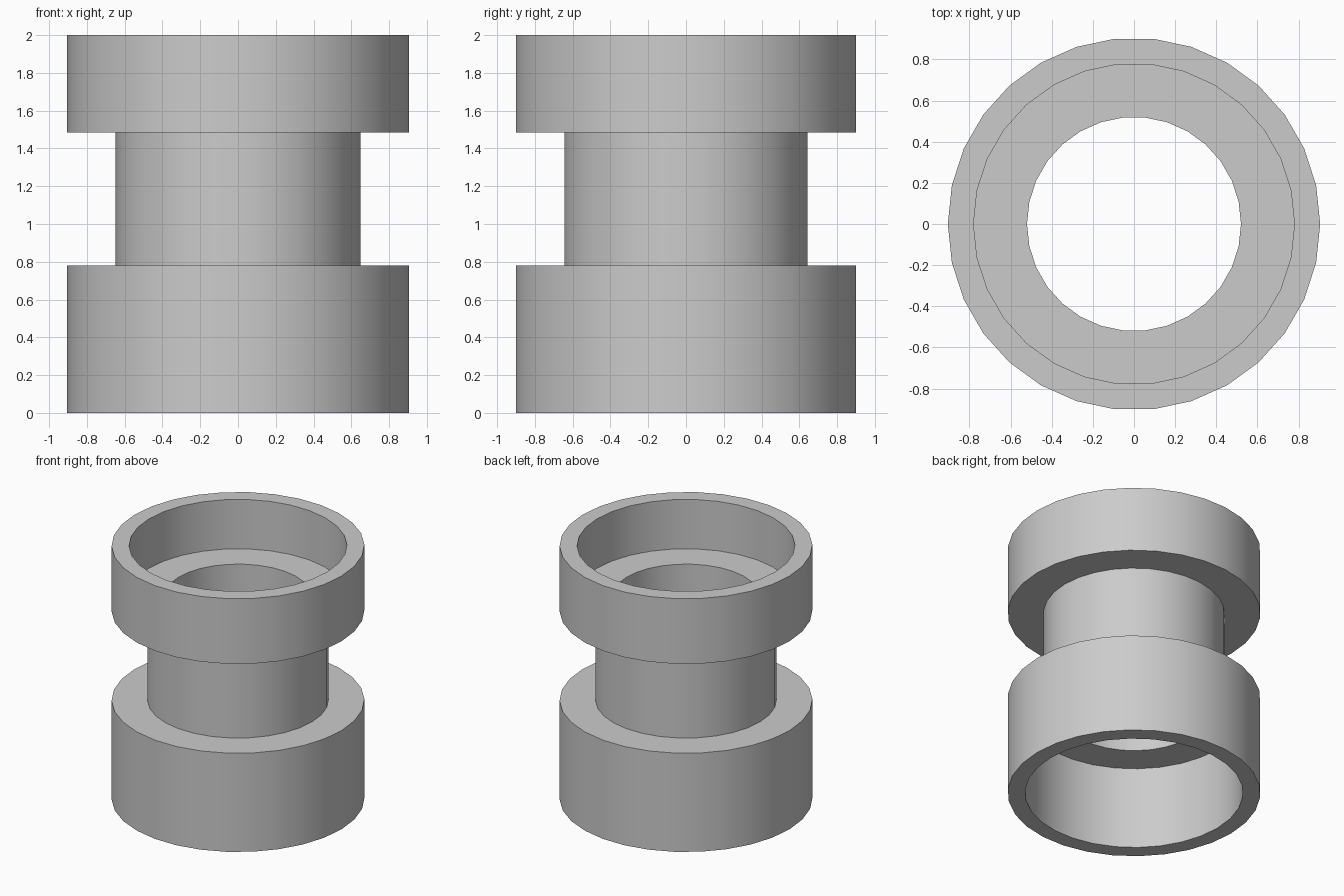
import bpy
import bmesh
import math
from mathutils import Vector

cube = bpy.data.objects.get("Cube")
if cube:
    bpy.data.objects.remove(cube, do_unlink=True)

SEGMENTS = 30
RIM, BORE, NECK, HOLE = 0.905, 0.78, 0.648, 0.52   # radii
HEIGHT, BASE_TOP, BASE_FLOOR = 2.0, 0.78, 0.65     # heights
CUP_BOTTOM, CUP_FLOOR = 1.485, 1.61

grey = bpy.data.materials.new("light grey")
grey.use_nodes = True
colour = (0.6, 0.6, 0.6, 1)
grey.diffuse_color = colour
grey.node_tree.nodes["Principled BSDF"].inputs["Base Color"].default_value = colour


def lathe(name, profile):
    """Spin a closed (radius, z) profile around the z axis."""
    bm = bmesh.new()
    verts = [bm.verts.new((r, 0, z)) for r, z in profile]
    edges = [bm.edges.new((v, verts[i - 1])) for i, v in enumerate(verts)]
    bmesh.ops.spin(bm, geom=verts + edges, cent=Vector(), axis=(0, 0, 1),
                   angle=math.tau, steps=SEGMENTS, use_merge=True)
    bmesh.ops.remove_doubles(bm, verts=bm.verts[:], dist=0.0001)
    bmesh.ops.recalc_face_normals(bm, faces=bm.faces[:])
    mesh = bpy.data.meshes.new(name)
    bm.to_mesh(mesh)
    bm.free()
    mesh.materials.append(grey)
    obj = bpy.data.objects.new(name, mesh)
    bpy.context.collection.objects.link(obj)
    bpy.ops.object.select_all(action="DESELECT")
    obj.select_set(True)
    bpy.context.view_layer.objects.active = obj
    bpy.ops.object.shade_smooth_by_angle(angle=math.radians(30))
    return obj


# One hollow body: open-bottomed base, narrow neck, open-topped cup
lathe("flanged_sleeve", [
    # outside, from the bottom up
    (RIM, 0), (RIM, BASE_TOP), (NECK, BASE_TOP),
    (NECK, CUP_BOTTOM), (RIM, CUP_BOTTOM), (RIM, HEIGHT),
    # inside, from the top down
    (BORE, HEIGHT), (BORE, CUP_FLOOR), (HOLE, CUP_FLOOR),
    (HOLE, BASE_FLOOR), (BORE, BASE_FLOOR), (BORE, 0),
])
